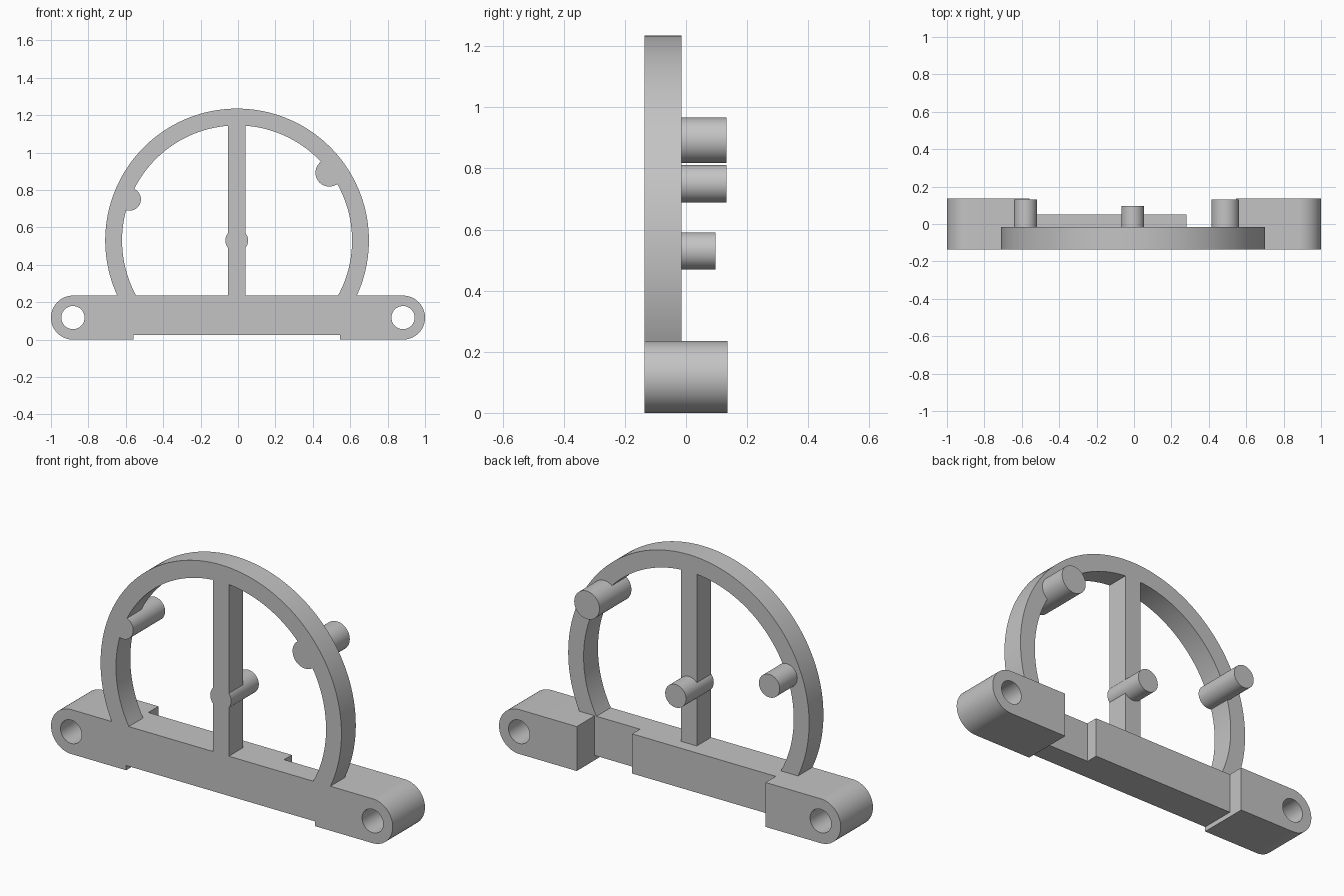
import bpy, bmesh
from math import asin, cos, sin, pi

cube = bpy.data.objects.get("Cube")
if cube:
    bpy.data.objects.remove(cube, do_unlink=True)

grey = bpy.data.materials.new("plain_grey")
grey.use_nodes = True
grey.diffuse_color = (0.55, 0.55, 0.55, 1)
grey.node_tree.nodes["Principled BSDF"].inputs["Base Color"].default_value = grey.diffuse_color

FRONT, PLATE_BACK, BACK = -0.135, -0.015, 0.135
BAR_TOP = 0.235
LUG_R = BAR_TOP / 2
LUG_X = 1 - LUG_R


def arc(cx, cz, r, start, end, steps):
    return [(cx + r * cos(start + (end - start) * i / steps),
             cz + r * sin(start + (end - start) * i / steps)) for i in range(steps + 1)]


def prism(name, outline, y0, y1):
    """Extrude an x-z outline from y0 to y1."""
    bm = bmesh.new()
    face = bm.faces.new([bm.verts.new((x, y0, z)) for x, z in outline])
    grown = bmesh.ops.extrude_face_region(bm, geom=[face])["geom"]
    bmesh.ops.translate(bm, vec=(0, y1 - y0, 0),
                        verts=[v for v in grown if isinstance(v, bmesh.types.BMVert)])
    bmesh.ops.recalc_face_normals(bm, faces=bm.faces)
    mesh = bpy.data.meshes.new(name)
    bm.to_mesh(mesh)
    bm.free()
    mesh.materials.append(grey)
    ob = bpy.data.objects.new(name, mesh)
    bpy.context.collection.objects.link(ob)
    return ob


def block(name, x0, x1, z0, z1, y0, y1):
    return prism(name, [(x0, z0), (x1, z0), (x1, z1), (x0, z1)], y0, y1)


def rod(name, x, z, r, y0, y1):
    return prism(name, arc(x, z, r, 0, 2 * pi, 48)[:-1], y0, y1)


def select_only(ob):
    bpy.ops.object.select_all(action="DESELECT")
    ob.select_set(True)
    bpy.context.view_layer.objects.active = ob


def combine(target, other, operation="UNION"):
    select_only(target)
    mod = target.modifiers.new("combine", "BOOLEAN")
    mod.operation, mod.solver, mod.object = operation, "EXACT", other
    bpy.ops.object.modifier_apply(modifier=mod.name)
    bpy.data.objects.remove(other, do_unlink=True)


# Base bar: thin plate, thicker rear pad and two rounded lugs with holes
base = block("base_bar", -0.6, 0.6, 0.025, BAR_TOP, FRONT, PLATE_BACK)
combine(base, block("rear_pad", -0.6, 0.28, 0.025, BAR_TOP, FRONT, 0.05))
for side, inner in ((-1, -0.56), (1, 0.545)):
    round_end = [(side * x, z) for x, z in arc(LUG_X, LUG_R, LUG_R, -pi / 2, pi / 2, 32)]
    outline = [(inner, 0)] + round_end + [(inner, BAR_TOP)]
    combine(base, prism("lug", outline, FRONT, BACK))
for side in (-1, 1):
    combine(base, rod("hole", side * LUG_X, LUG_R, 0.062, FRONT - 0.1, BACK + 0.1), "DIFFERENCE")

# Arch: ring cut off flat where it meets the bar
CX, CZ, OUTER, INNER = -0.005, 0.53, 0.705, 0.615
a_out = asin((BAR_TOP - CZ) / OUTER)
a_in = asin((BAR_TOP - CZ) / INNER)
ring = arc(CX, CZ, OUTER, a_out, pi - a_out, 96) + arc(CX, CZ, INNER, pi - a_in, a_in, 96)
arch = prism("arch_frame", ring, FRONT, PLATE_BACK)

# Upright strut and three pegs reaching backwards
combine(arch, block("strut", -0.053, 0.041, BAR_TOP, 1.18, FRONT, PLATE_BACK))
for x, z, r, back in ((-0.58, 0.75, 0.061, 0.132),
                      (-0.007, 0.53, 0.061, 0.097),
                      (0.488, 0.892, 0.074, 0.132)):
    combine(arch, rod("peg", x, z, r, FRONT, back))

for ob in (base, arch):
    select_only(ob)
    bpy.ops.object.shade_smooth_by_angle(angle=pi / 6)
